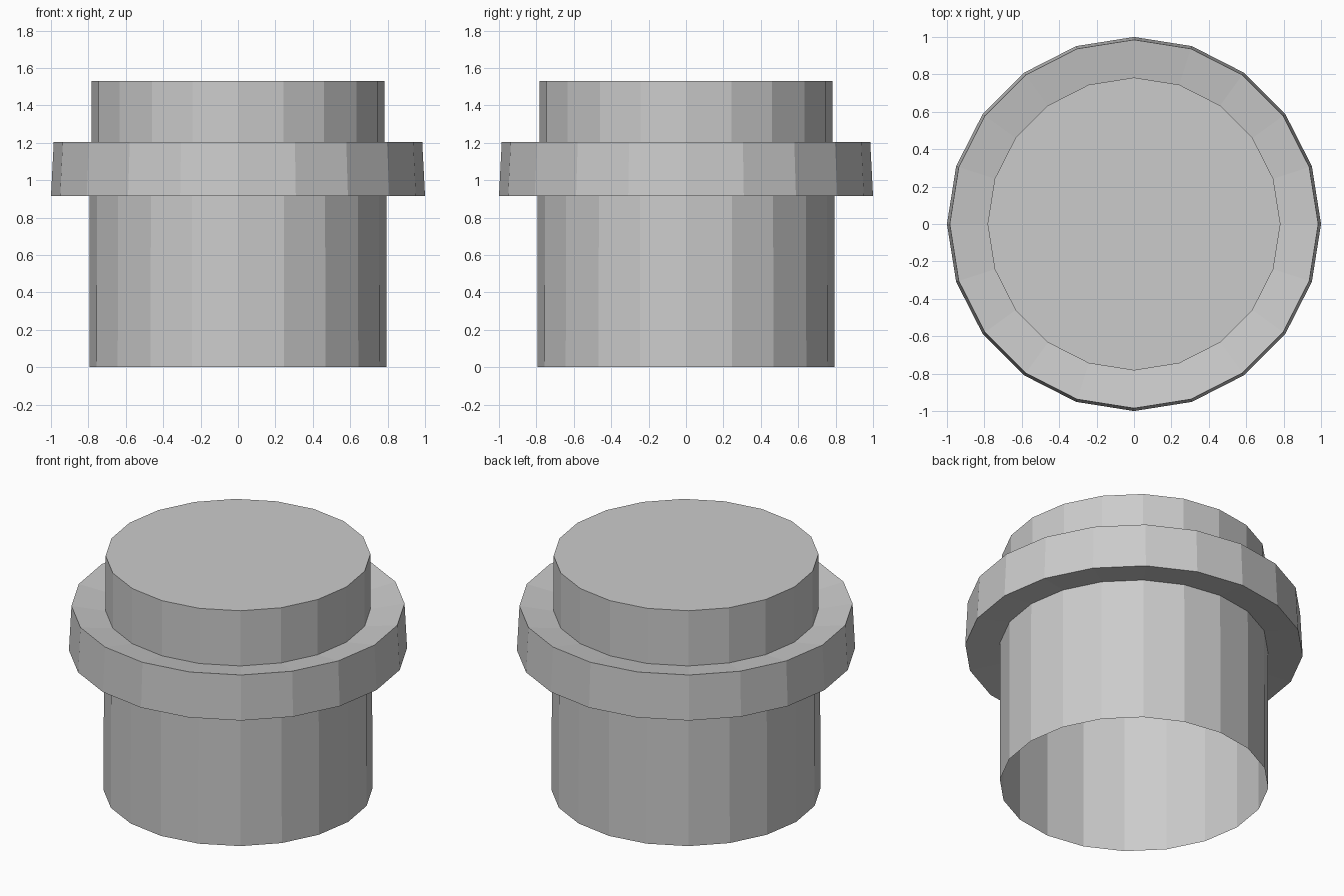
import bpy, bmesh
from math import cos, sin, tau

if "Cube" in bpy.data.objects:
    bpy.data.objects.remove(bpy.data.objects["Cube"])

SIDES = 20


def lathe(name, profile, cap_top=True):
    """Spin (radius, z) points, listed bottom to top, into a flat-shaded shell."""
    bm = bmesh.new()
    rings = [[bm.verts.new((r * cos(tau * i / SIDES), r * sin(tau * i / SIDES), z))
              for i in range(SIDES)] for r, z in profile]
    for low, high in zip(rings, rings[1:]):
        for i in range(SIDES):
            j = (i + 1) % SIDES
            bm.faces.new((low[i], low[j], high[j], high[i]))
    if cap_top:
        bm.faces.new(rings[-1])
    mesh = bpy.data.meshes.new(name)
    bm.to_mesh(mesh)
    bm.free()
    obj = bpy.data.objects.new(name, mesh)
    bpy.context.collection.objects.link(obj)
    return obj


# Open-bottomed tube, overhanging collar with dished faces, and flat closed top
lathe("collared_cap", [
    (0.795, 0.0), (0.793, 0.937),    # lower tube
    (1.0, 0.915), (0.985, 1.205),    # collar
    (0.783, 1.17), (0.783, 1.53),    # upper plug
])
